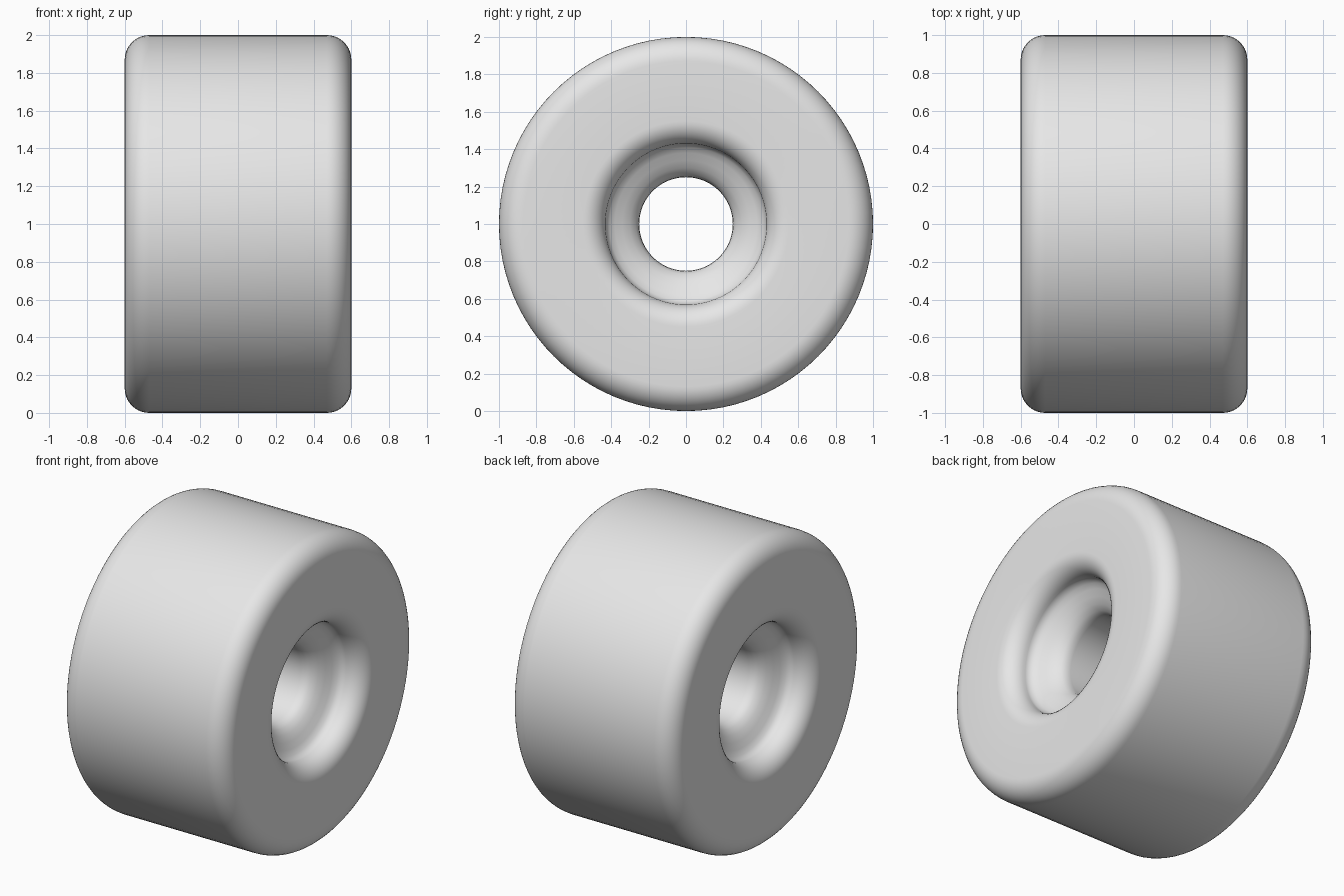
import bpy
import bmesh
from math import sin, cos, pi, radians
from mathutils import Vector

cube = bpy.data.objects.get("Cube")
if cube:
    bpy.data.objects.remove(cube, do_unlink=True)

SEGMENTS = 96
HALF_WIDTH = 0.6


def arc(x, r, radius, start, end, steps=10):
    """Points (x, r) along a rounded corner, angles in degrees from +x."""
    angles = [radians(start + (end - start) * i / steps) for i in range(steps + 1)]
    return [(x + radius * cos(a), r + radius * sin(a)) for a in angles]


def material(name, colour):
    mat = bpy.data.materials.new(name)
    mat.use_nodes = True
    mat.diffuse_color = colour
    mat.node_tree.nodes["Principled BSDF"].inputs["Base Color"].default_value = colour
    return mat


# Half profile: tread edge, side face, rolled lip, bearing seat, bore
tread = arc(HALF_WIDTH - 0.13, 0.87, 0.13, 90, 0)
lip = arc(HALF_WIDTH - 0.12, 0.55, 0.12, 0, -90)
seat = [(0.46, 0.428), (0.435, 0.41), (0.415, 0.38), (0.395, 0.34),
        (0.37, 0.30), (0.34, 0.268), (0.31, 0.253), (0.28, 0.25)]
half = tread + lip + seat
profile = half + [(-x, r) for x, r in reversed(half)]

# Revolve the closed profile around the x axis
bm = bmesh.new()
rings = []
for i in range(SEGMENTS):
    a = 2 * pi * i / SEGMENTS
    rings.append([bm.verts.new(Vector((x, r * sin(a), 1 + r * cos(a)))) for x, r in profile])
count = len(profile)
for i in range(SEGMENTS):
    here, after = rings[i], rings[(i + 1) % SEGMENTS]
    for j in range(count):
        k = (j + 1) % count
        bm.faces.new((here[j], here[k], after[k], after[j]))
bmesh.ops.recalc_face_normals(bm, faces=bm.faces)

mesh = bpy.data.meshes.new("wheel")
bm.to_mesh(mesh)
bm.free()
mesh.materials.append(material("light grey", (0.8, 0.8, 0.8, 1)))
wheel = bpy.data.objects.new("wheel", mesh)
bpy.context.collection.objects.link(wheel)

# Smooth shading
bpy.ops.object.select_all(action='DESELECT')
wheel.select_set(True)
bpy.context.view_layer.objects.active = wheel
bpy.ops.object.shade_smooth_by_angle(angle=radians(40))
